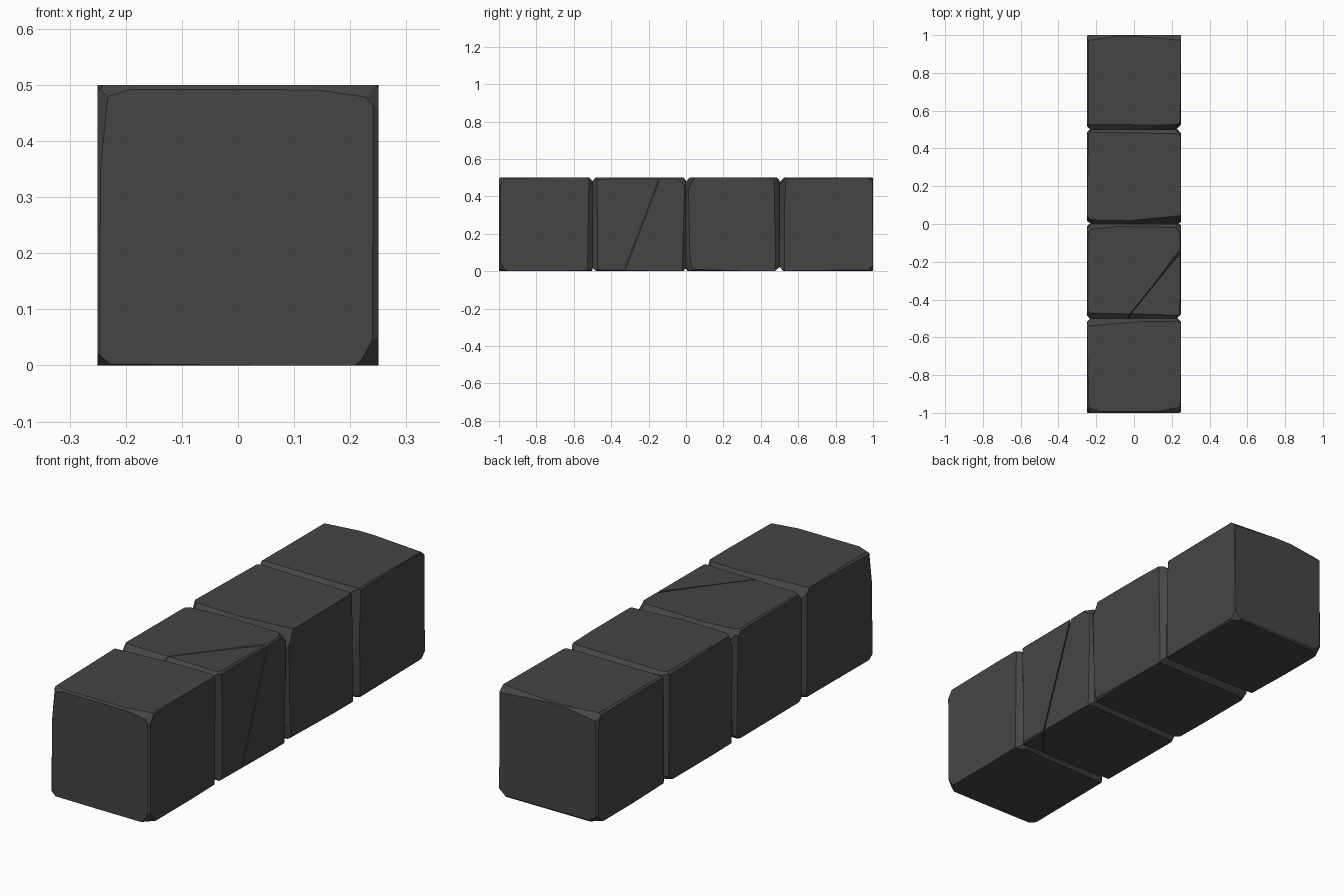
import bpy, bmesh, random
from mathutils import Vector

if "Cube" in bpy.data.objects:
    bpy.data.objects.remove(bpy.data.objects["Cube"])

random.seed(7)
S = 0.5  # block size
stone = bpy.data.materials.new("dark_stone")
stone.diffuse_color = (0.06, 0.06, 0.06, 1)
stone.use_nodes = True
stone.node_tree.nodes["Principled BSDF"].inputs["Base Color"].default_value = stone.diffuse_color


def cut(bm, point, normal):
    """Slice away everything on the normal side and cap the hole."""
    bmesh.ops.bisect_plane(bm, geom=bm.verts[:] + bm.edges[:] + bm.faces[:], dist=1e-5,
                           plane_co=point, plane_no=normal, clear_outer=True)
    rim = [e for e in bm.edges if e.is_boundary]
    if rim:
        bmesh.ops.holes_fill(bm, edges=rim, sides=0)


def stone_block(name, y, chips, ends=(), extra_cuts=()):
    """Chipped cube centred at y. A chip is (normal, depth) from the corner the normal points at."""
    bm = bmesh.new()
    bmesh.ops.create_cube(bm, size=S)
    centre = Vector((0, y, S / 2))
    bmesh.ops.translate(bm, verts=bm.verts, vec=centre)
    chips = list(chips)

    # small irregular wear on all twelve edges
    for axis in range(3):
        for a in (-1, 1):
            for b in (-1, 1):
                n = [0, 0, 0]
                n[axis] = random.uniform(-0.025, 0.025)
                n[(axis + 1) % 3] = a * random.uniform(0.7, 1)
                n[(axis + 2) % 3] = b * random.uniform(0.7, 1)
                joint = axis != 1 and (1 if n[1] > 0 else -1) not in ends
                chips.append((n, random.uniform(0.014, 0.024) if joint
                              else random.uniform(0.002, 0.011)))
    # knocked-off corners
    for sx in (-1, 1):
        for sy in (-1, 1):
            for sz in (-1, 1):
                n = [s * random.uniform(0.6, 1) for s in (sx, sy, sz)]
                chips.append((n, random.uniform(0.02, 0.036)))

    for n, depth in chips:
        n = Vector(n)
        corner = centre + Vector([S / 2 if c > 0 else -S / 2 for c in n])
        cut(bm, corner - n * (depth / n.length_squared), n.normalized())
    for p, n in extra_cuts:
        cut(bm, p, n)

    bmesh.ops.recalc_face_normals(bm, faces=bm.faces)
    me = bpy.data.meshes.new(name)
    bm.to_mesh(me)
    bm.free()
    me.materials.append(stone)
    bpy.context.collection.objects.link(bpy.data.objects.new(name, me))


# Front end block
stone_block("front_block", -0.75, [
    ((0.147, -0.8, 1), 0.025), ((-0.33, -0.8, 1), 0.027),
    ((1, -1, -0.54), 0.035), ((-1, -0.7, 0.1), 0.02),
    ((-0.08, 1, 0.8), 0.04), ((0.6, 1, -1), 0.03), ((0.8, 1, 0.05), 0.02),
], ends=(-1,))

# Cracked block: the same stone made twice, each half kept on one side of the crack
crack_point = Vector((0.25, -0.14, 0.5))
crack = Vector((0.28, 0.35, 0)).cross(Vector((0, -0.19, -0.5))).normalized()
if crack.x < 0:
    crack = -crack
cracked_chips = [
    ((-0.1, 1, 0.8), 0.03), ((0.8, -1, 0.04), 0.02), ((1, 1, 1), 0.03),
]
gap = crack * 0.002
lip = (crack + Vector((0.05, 0, 0.9))).normalized()
chip_lip = (-crack + Vector((0.03, 0, 0.8))).normalized()
state = random.getstate()
stone_block("cracked_block_main", -0.25, cracked_chips, extra_cuts=[
    (crack_point - gap, crack), (crack_point - lip * 0.006, lip)])
random.setstate(state)
stone_block("cracked_block_shard", -0.25, cracked_chips, extra_cuts=[
    (crack_point + gap, -crack), (crack_point - chip_lip * 0.005, chip_lip)])

# Third block
stone_block("third_block", 0.25, [
    ((0.1, -1, 0.5), 0.045), ((-1, -1, 0.5), 0.045), ((-1, 1, 0.8), 0.03),
    ((1, -1, -0.175), 0.035), ((0.8, 1, 0.03), 0.025),
])

# Back end block
stone_block("back_block", 0.75, [
    ((0.06, -1, 0.7), 0.03), ((-1, -1, 0.8), 0.035), ((0.6, -1, 0.05), 0.035),
    ((-0.15, 1, 1), 0.03), ((0.08, 0.9, 1), 0.025), ((-1, 1, -1), 0.04),
], ends=(1,))
